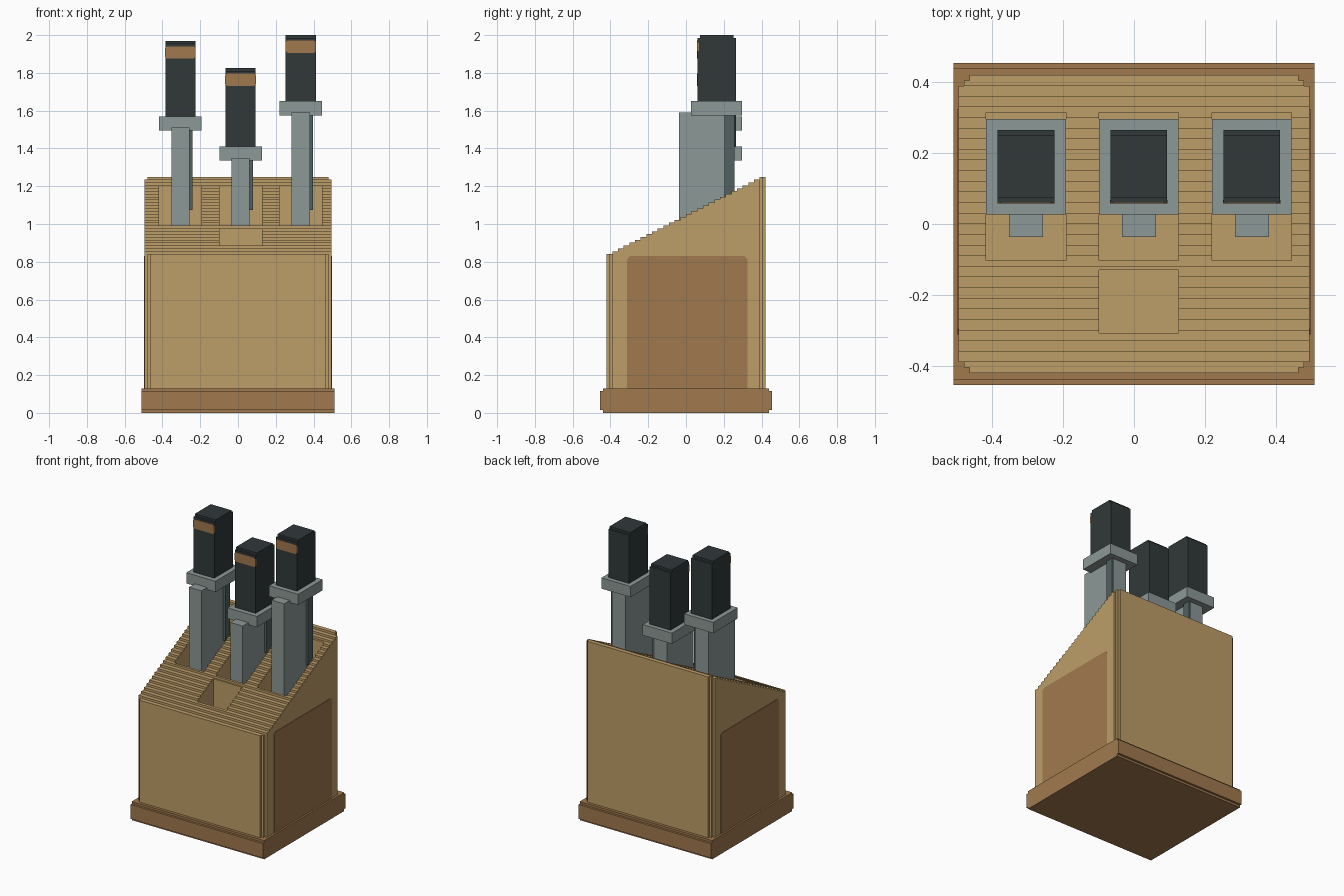
import bpy, bmesh
from mathutils import Vector

cube = bpy.data.objects.get("Cube")
if cube:
    bpy.data.objects.remove(cube, do_unlink=True)


def material(name, rgb):
    lin = [((c / 255 + 0.055) / 1.055) ** 2.4 for c in rgb] + [1.0]
    m = bpy.data.materials.new(name)
    m.use_nodes = True
    m.diffuse_color = lin
    m.node_tree.nodes["Principled BSDF"].inputs["Base Color"].default_value = lin
    return m


LIGHT_WOOD = material("light wood", (190, 157, 104))
BROWN_WOOD = material("brown wood", (161, 121, 78))
STEEL = material("steel grey", (140, 152, 150))
DARK_STEEL = material("dark steel", (82, 97, 97))
BLACK = material("handle black", (49, 56, 57))

STEP = 0.015  # size of the small stair steps on rounded edges


def finish(bm, name, mat):
    bmesh.ops.recalc_face_normals(bm, faces=bm.faces)
    mesh = bpy.data.meshes.new(name)
    bm.to_mesh(mesh)
    bm.free()
    mesh.materials.append(mat)
    ob = bpy.data.objects.new(name, mesh)
    bpy.context.collection.objects.link(ob)
    return ob


def add_box(bm, lo, hi):
    verts = bmesh.ops.create_cube(bm, size=1)["verts"]
    for v in verts:
        v.co = Vector([(a + b) / 2 + c * (b - a) for a, b, c in zip(lo, hi, v.co)])


def boxes(name, mat, *bounds):
    bm = bmesh.new()
    for lo, hi in bounds:
        add_box(bm, lo, hi)
    return finish(bm, name, mat)


def stepped_box(name, mat, lo, hi):
    """Box whose edges are all notched by one step."""
    parts = []
    for axis in range(3):
        a = [v + STEP * (i != axis) for i, v in enumerate(lo)]
        b = [v - STEP * (i != axis) for i, v in enumerate(hi)]
        parts.append((a, b))
    # widen the slabs so that only the outer edges are notched
    full = []
    for skip in range(3):
        a = [v + STEP * (i == skip) for i, v in enumerate(lo)]
        b = [v - STEP * (i == skip) for i, v in enumerate(hi)]
        others = [i for i in range(3) if i != skip]
        a[others[0]] += STEP
        b[others[0]] -= STEP
        full.append((a, b))
    return boxes(name, mat, *full)


def prism(name, mat, outline, axis, start, end):
    """Extrude a 2D outline along the given axis."""
    bm = bmesh.new()
    verts = []
    for p in outline:
        co = list(p)
        co.insert(axis, start)
        verts.append(bm.verts.new(co))
    face = bm.faces.new(verts)
    new = bmesh.ops.extrude_face_region(bm, geom=[face])["geom"]
    shift = Vector((0, 0, 0))
    shift[axis] = end - start
    bmesh.ops.translate(bm, vec=shift, verts=[g for g in new if isinstance(g, bmesh.types.BMVert)])
    return finish(bm, name, mat)


def clipped(a0, a1, b0, b1, c):
    """Rectangle outline with clipped corners."""
    return [(a0 + c, b0), (a1 - c, b0), (a1, b0 + c), (a1, b1 - c),
            (a1 - c, b1), (a0 + c, b1), (a0, b1 - c), (a0, b0 + c)]


def cut(target, cutter):
    mod = target.modifiers.new("cut", "BOOLEAN")
    mod.operation = "DIFFERENCE"
    mod.solver = "EXACT"
    mod.object = cutter
    bpy.context.view_layer.objects.active = target
    bpy.ops.object.modifier_apply(modifier=mod.name)
    bpy.data.objects.remove(cutter, do_unlink=True)


# Base plinth
stepped_box("base", BROWN_WOOD, (-0.525, -0.455, 0), (0.525, 0.455, 0.13))

# Block with stair-notched vertical corners
quarter = [(0.495, 0.39), (0.48, 0.39), (0.48, 0.405), (0.465, 0.405), (0.465, 0.42)]
foot = quarter + [(-x, y) for x, y in reversed(quarter)]
foot += [(-x, -y) for x, y in foot]
block = prism("block", LIGHT_WOOD, foot, 2, 0.1, 1.4)

# Sloping top made of fine steps
COUNT = 28
stairs = []
for i in range(COUNT):
    z = 0.84 + 0.41 * i / (COUNT - 1)
    y = -0.42 + 0.03 * i
    stairs += [(y if i else -0.6, z), (y + 0.03 if i < COUNT - 1 else 0.6, z)]
stairs += [(0.6, 1.6), (-0.6, 1.6)]
cut(block, prism("stair_cutter", LIGHT_WOOD, stairs, 0, -0.7, 0.7))

# Slots: one per knife and a short empty one in front
SLOT = 0.1125
knives = [("right", -0.305, 1.495, 1.97), ("middle", 0.0135, 1.335, 1.825), ("left", 0.3325, 1.575, 2.0)]
slots = [(x, -0.103, 0.315) for _, x, _, _ in knives] + [(0.0135, -0.307, -0.13)]
for x, y0, y1 in slots:
    cut(block, boxes("slot_cutter", LIGHT_WOOD, ((x - SLOT, y0, 0.6), (x + SLOT, y1, 1.5))))

# Brown panels on both sides
for side, name in ((1, "left"), (-1, "right")):
    prism(name + "_side_panel", BROWN_WOOD, clipped(-0.312, 0.325, 0.115, 0.83, STEP), 0,
          side * 0.49, side * 0.498)

# Knives
for name, x, guard, top in knives:
    boxes(name + "_blade", STEEL,
          ((x - 0.048, -0.036, 0.59), (x + 0.048, 0.258, guard + STEP)))
    boxes(name + "_blade_strip", DARK_STEEL,
          ((x + 0.04, 0.203, 1.075), (x + 0.065, 0.257, guard + 0.01)))
    boxes(name + "_guard", STEEL,
          ((x - SLOT, 0.027, guard), (x + SLOT, 0.296, guard + 0.075)))
    stepped_box(name + "_handle", BLACK,
                (x - 0.095, 0.06, guard + 0.045), (x + 0.095, 0.266, top))
    prism(name + "_handle_band", BROWN_WOOD,
          clipped(x - 0.081, x + 0.081, top - 0.094, top - 0.029, 0.01), 1, 0.058, 0.0675)
